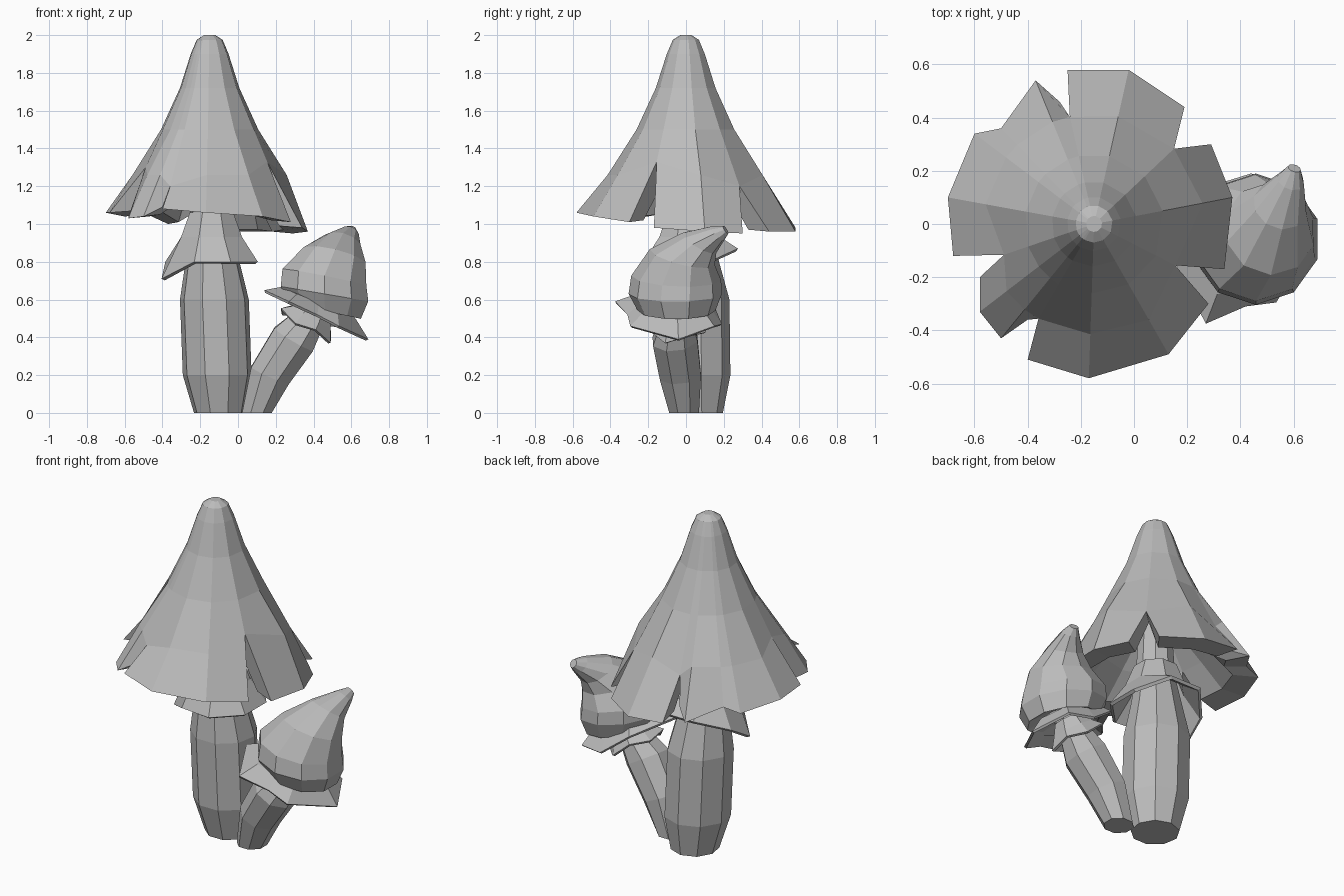
import bpy, bmesh, math
from mathutils import Vector

cube = bpy.data.objects.get("Cube")
if cube:
    bpy.data.objects.remove(cube, do_unlink=True)

grey = bpy.data.materials.new("plain_grey")
grey.use_nodes = True
grey.diffuse_color = (0.5, 0.5, 0.5, 1)
grey.node_tree.nodes["Principled BSDF"].inputs["Base Color"].default_value = (0.5, 0.5, 0.5, 1)


def finish(name, bm, thickness=0):
    bmesh.ops.remove_doubles(bm, verts=bm.verts, dist=0.001)
    bmesh.ops.recalc_face_normals(bm, faces=bm.faces)
    mesh = bpy.data.meshes.new(name)
    bm.to_mesh(mesh)
    bm.free()
    mesh.materials.append(grey)
    obj = bpy.data.objects.new(name, mesh)
    bpy.context.collection.objects.link(obj)
    if thickness:
        mod = obj.modifiers.new("thickness", "SOLIDIFY")
        mod.thickness = thickness
        mod.offset = -1


def ring(centre, normal, radius, sides, turn=0.0):
    """Points of a circle facing along the normal."""
    n = Vector(normal).normalized()
    q = Vector((0, 0, 1)).rotation_difference(n)
    angles = [math.tau * (i + turn) / sides for i in range(sides)]
    return [Vector(centre) + q @ Vector((math.cos(a), math.sin(a), 0)) * radius for a in angles]


def skin(name, rings, caps=True, thickness=0):
    """Joins rings of equal length into one surface."""
    bm = bmesh.new()
    rows = [[bm.verts.new(p) for p in r] for r in rings]
    for low, high in zip(rows, rows[1:]):
        for i in range(len(low)):
            j = (i + 1) % len(low)
            bm.faces.new((low[i], low[j], high[j], high[i]))
    if caps:
        bm.faces.new(rows[0][::-1])
        bm.faces.new(rows[-1])
    finish(name, bm, thickness)


# Large stem, slightly leaning
skin("large_stem", [ring((x, y, z), (0, 0, 1), r, 9, 0.25) for x, y, z, r in (
    (-0.10, 0.06, 0, 0.135), (-0.11, 0.05, 0.2, 0.185), (-0.125, 0.045, 0.6, 0.185),
    (-0.135, 0.03, 0.8, 0.145), (-0.145, 0.01, 1.0, 0.11), (-0.15, 0, 1.35, 0.09))])

# Skirt on the large stem: raised at the back, one drooping corner
skirt_rings = [ring((-0.14, 0.02, z), (0, 0, 1), r, 8, 0.5)
               for z, r in ((1.06, 0.125), (0.93, 0.175), (0.8, 0.265))]
skirt_rings[2][4] += Vector((-0.02, 0.05, -0.09))
skirt_rings[2][5] += Vector((0.01, 0.02, 0))
for i in (1, 2):
    skirt_rings[2][i] += Vector((0, 0.01, 0.07))
skin("large_stem_skirt", skirt_rings, False, 0.02)

# Large cap: petals given by their rim corners, joined above the slits
petals = [
    [(-.40, -.51, 1.08), (-.17, -.58, 1.06), (.13, -.49, 1.04), (.28, -.30, 1.01)],
    [(.34, -.17, .98), (.37, .10, .96), (.29, .30, .95)],
    [(.19, .44, .96), (-.02, .58, .96), (-.25, .58, .98)],
    [(-.28, .46, 1.04), (-.37, .54, 1.0), (-.50, .36, 1.06), (-.60, .34, 1.04),
     (-.70, .10, 1.06), (-.68, -.12, 1.06)],
    [(-.58, -.20, 1.04), (-.58, -.33, 1.03), (-.50, -.43, 1.04), (-.40, -.36, 1.09)],
]
slit_tops = (1.2, 1.33, 1.2, 1.2, 1.3)  # above the first corner of each petal
crown_profile = ((2.0, 0.03), (1.975, 0.07), (1.9, 0.102), (1.72, 0.16), (1.5, 0.262))
inner_profile = ((1.2, 0.29), (1.38, 0.1))
axis = Vector((-0.15, 0, 0))


def direction(p):
    d = Vector(p) - axis
    d.z = 0
    return d.normalized()


bm = bmesh.new()
for k, petal in enumerate(petals):
    following = (k + 1) % len(petals)
    before, after = petals[k - 1][-1], petals[following][0]
    columns = []
    for i, corner in enumerate(petal):
        d = direction(corner)
        fold = (1.26, 0.415)
        if i in (0, len(petal) - 1):
            neighbour, top = (before, slit_tops[k]) if i == 0 else (after, slit_tops[following])
            d = (d + direction(neighbour)).normalized()
            fold = (top, 0.38 - (top - 1.26) * 0.55)
        outer, inner = ([axis + d * r + Vector((0, 0, z)) for z, r in profile]
                        for profile in (crown_profile + (fold,), inner_profile))
        rim = Vector(corner)
        lip = rim.lerp(axis + Vector((0, 0, rim.z + 0.04)), 0.25)
        columns.append([bm.verts.new(p) for p in outer + [rim, lip] + inner])
    for a, b in zip(columns, columns[1:]):
        for j in range(len(a) - 1):
            bm.faces.new((a[j], a[j + 1], b[j + 1], b[j]))
    # walls of the slits
    n = len(crown_profile)
    for column in (columns[0], columns[-1]):
        bm.faces.new(column[n:n + 4])
bmesh.ops.remove_doubles(bm, verts=bm.verts, dist=0.001)
crown = [e for e in bm.edges if e.is_boundary and all(v.co.z > 1.99 for v in e.verts)]
bmesh.ops.contextual_create(bm, geom=crown)
finish("large_cap", bm)

# Small stem, leaning outwards
skin("small_stem", [ring(c, n, r, 8, 0.5) for c, n, r in (
    ((0.10, -0.01, 0), (0, 0, 1), 0.085),
    ((0.17, -0.03, 0.2), (0.4, -0.1, 0.9), 0.118),
    ((0.295, -0.058, 0.39), (0.5, -0.1, 0.85), 0.128),
    ((0.38, -0.05, 0.5), (0.5, 0, 0.85), 0.09),
    ((0.44, -0.05, 0.62), (0.4, 0, 0.9), 0.08))])

# Small cap, bending to a point at the back
skin("small_cap", [ring(c, n, r, 10, 0.5) for c, n, r in (
    ((0.45, -0.05, 0.59), (0.25, 0, 1), 0.11),
    ((0.46, -0.05, 0.54), (0.22, 0, 1), 0.205),
    ((0.458, -0.057, 0.63), (0.17, 0, 1), 0.247),
    ((0.457, -0.052, 0.715), (0.2, 0.05, 1), 0.238),
    ((0.51, -0.02, 0.825), (0.25, 0.25, 1), 0.177),
    ((0.55, 0.07, 0.90), (0.3, 0.6, 1), 0.105),
    ((0.59, 0.165, 0.95), (0.3, 0.8, 0.8), 0.052),
    ((0.603, 0.21, 0.97), (0.3, 0.9, 0.6), 0.025))])

# Ragged brim under the small cap
tips = [Vector(p) for p in (
    (.69, -.04, .39), (.59, .15, .46), (.44, .19, .47), (.28, .14, .59),
    (.14, -.12, .65), (.27, -.375, .59), (.42, -.31, .52), (.535, -.295, .46))]
brim_top = ring((0.44, -0.05, 0.6), (0.3, 0, 1), 0.11, 8)
brim_mid = [a.lerp(b, 0.55) + Vector((0, 0, 0.025)) for a, b in zip(brim_top, tips)]
skin("small_cap_brim", [brim_top, brim_mid, tips], False, 0.015)

# Collar around the small stem
collar_rings = [ring(c, (0.5, -0.05, 0.85), r, 8, 0.5) for c, r in (
    ((0.42, -0.05, 0.57), 0.09), ((0.39, -0.05, 0.51), 0.125), ((0.36, -0.05, 0.45), 0.165))]
for p in collar_rings[2][::2]:
    p.z += 0.03
skin("small_stem_collar", collar_rings, False, 0.015)
